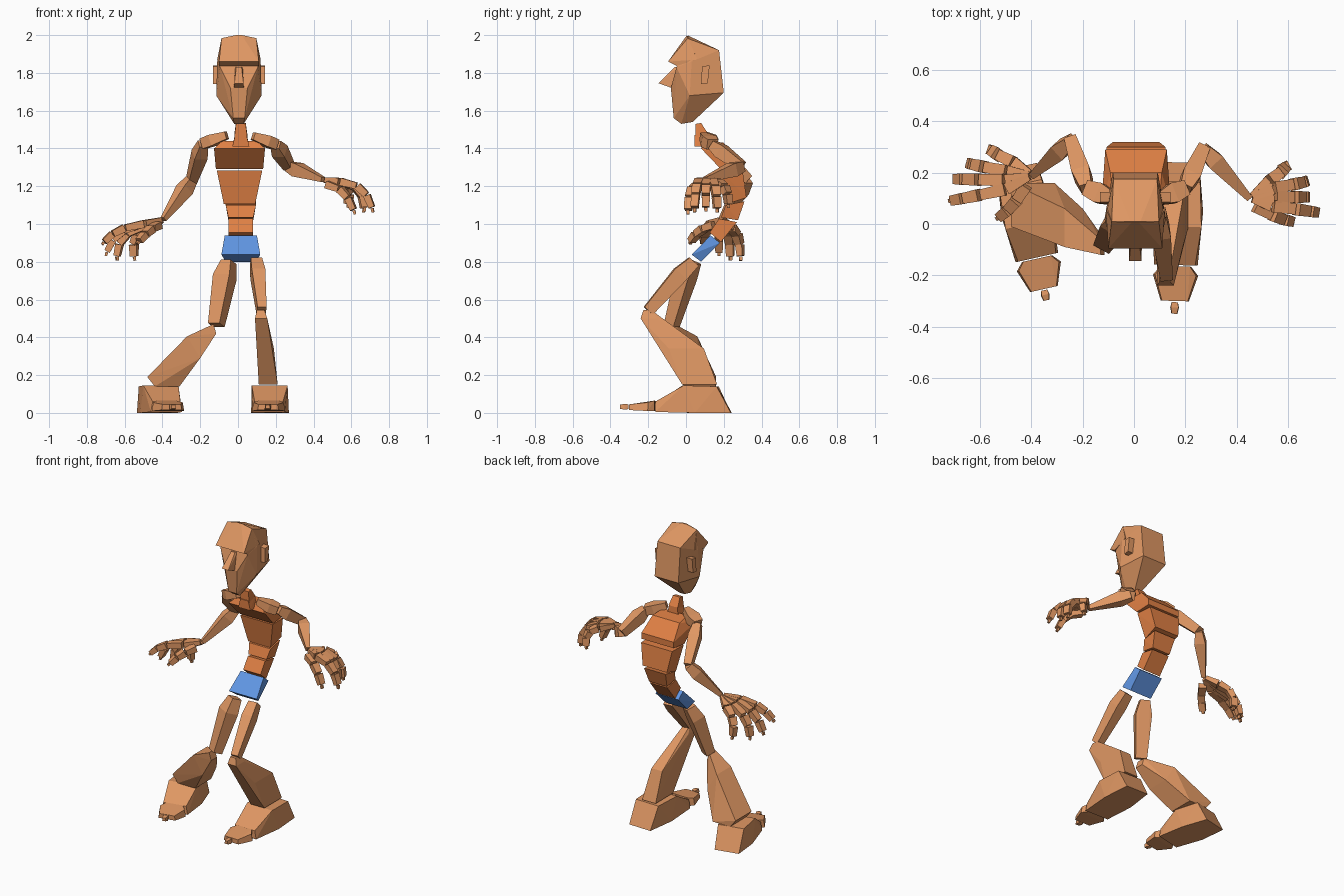
import bpy, bmesh
from math import sin, cos
from mathutils import Vector as V


def mat(name, col):
    m = bpy.data.materials.new(name)
    m.diffuse_color = (*col, 1)
    return m


SKIN = mat("skin", (0.74, 0.31, 0.125))
TORSO = mat("torso", (0.74, 0.215, 0.058))
BLUE = mat("blue", (0.12, 0.31, 0.78))


def hull(name, pts, m=SKIN):
    """Flat-sided convex solid around a few points."""
    bm = bmesh.new()
    for p in pts:
        bm.verts.new(p)
    bmesh.ops.convex_hull(bm, input=bm.verts[:])
    loose = [v for v in bm.verts if not v.link_faces]
    bmesh.ops.delete(bm, geom=loose, context='VERTS')
    bmesh.ops.dissolve_limit(bm, angle_limit=0.03, verts=bm.verts[:], edges=bm.edges[:])
    bmesh.ops.recalc_face_normals(bm, faces=bm.faces[:])
    me = bpy.data.meshes.new(name)
    bm.to_mesh(me)
    bm.free()
    me.materials.append(m)
    ob = bpy.data.objects.new(name, me)
    bpy.context.collection.objects.link(ob)
    return ob


def block(name, profile, m=SKIN, cx=0.015):
    """Symmetric solid from side-view points (y, z, half width)."""
    return hull(name, [(cx + s * w, y, z) for y, z, w in profile for s in (-1, 1)], m)


def limb(name, rings, m=SKIN):
    """Tapered bar; rings are (centre, half width, half depth)."""
    q = (V(rings[-1][0]) - V(rings[0][0])).to_track_quat('Z', 'Y')
    return hull(name, [V(c) + q @ V((i * w, j * d, 0))
                       for c, w, d in rings for i in (-1, 1) for j in (-1, 1)], m)


# head
block("skull", [(.01, 1.998, .02), (.01, 1.982, .092), (.175, 1.92, .085), (.2, 1.695, .088),
                (-.05, 1.83, .10), (.03, 1.86, .115), (.02, 1.68, .12), (-.08, 1.72, .045),
                (-.065, 1.56, .03), (-.025, 1.53, .025), (.035, 1.54, .02)], cx=.005)
block("brow", [(-.095, 1.86, .105), (-.05, 1.837, .105), (.005, 2.0, .015), (.01, 1.984, .092),
               (.06, 1.87, .115)], cx=.005)
block("nose", [(-.06, 1.83, .014), (-.145, 1.745, .024), (-.075, 1.72, .026), (-.04, 1.83, .02)], cx=.005)
for s, side in ((-1, "right"), (1, "left")):
    hull(side + "_ear", [(.005 + s * x, y, z) for x in (.09, .138)
                         for y, z in ((.085, 1.835), (.125, 1.84), (.115, 1.745), (.08, 1.74))])

# neck and torso
block("upper_neck", [(.05, 1.53, .026), (.08, 1.535, .026), (.115, 1.48, .034), (.05, 1.46, .034)], TORSO)
block("lower_neck", [(.045, 1.47, .03), (.115, 1.48, .03), (.12, 1.41, .045), (.045, 1.41, .045)], TORSO)
block("upper_chest", [(.08, 1.40, .135), (.1, 1.44, .092), (.2, 1.43, .1), (.29, 1.34, .12),
                      (.29, 1.30, .12), (.185, 1.29, .125)], TORSO, .008)
block("lower_chest", [(.185, 1.282, .12), (.3, 1.28, .115), (.32, 1.14, .09), (.215, 1.105, .083)], TORSO, .008)
block("upper_waist", [(.21, 1.10, .08), (.31, 1.12, .08), (.275, 1.02, .066), (.185, 1.035, .066)], TORSO)
block("lower_waist", [(.175, 1.028, .064), (.27, 1.01, .064), (.185, .905, .064), (.125, .955, .064)], TORSO)
block("pelvis", [(.13, .94, .085), (.18, .90, .085), (.08, .80, .08), (.03, .838, .103)], BLUE)

# arms: inner collar, shoulder, elbow, wrist
ARMS = {"left": ((.08, .09, 1.465), (.2, .14, 1.42), (.27, .295, 1.305), (.45, .1, 1.235)),
        "right": ((-.06, .09, 1.47), (-.185, .14, 1.425), (-.245, .325, 1.235), (-.395, .19, 1.025))}
for side, (a, b, c, d) in ARMS.items():
    a, b, c, d = V(a), V(b), V(c), V(d)
    limb(side + "_collar", [(a, .018, .02), (a.lerp(b, .6), .04, .03), (b, .03, .028)])
    limb(side + "_upper_arm", [(b, .024, .024), (b.lerp(c, .3), .036, .036), (c, .024, .027)])
    limb(side + "_forearm", [(c, .022, .026), (c.lerp(d, .25), .034, .036), (d, .013, .013)])

# hands: each digit is base, bend, tip
HANDS = {
    "left": {"thumb": ((.47, .07, 1.21), (.58, .01, 1.2), (.62, .01, 1.05)),
             "index_finger": ((.54, .07, 1.225), (.69, .05, 1.22), (.715, .045, 1.06)),
             "middle_finger": ((.55, .105, 1.225), (.68, .105, 1.21), (.67, .105, 1.065)),
             "ring_finger": ((.545, .14, 1.225), (.68, .165, 1.2), (.665, .165, 1.06)),
             "little_finger": ((.53, .17, 1.22), (.61, .225, 1.21), (.58, .225, 1.085))},
    "right": {"thumb": ((-.42, .15, .995), (-.47, .06, .98), (-.535, .02, .895)),
              "index_finger": ((-.5, .135, 1.0), (-.66, .1, .985), (-.72, .09, .89)),
              "middle_finger": ((-.505, .17, 1.0), (-.67, .175, .97), (-.70, .175, .83)),
              "ring_finger": ((-.495, .205, .99), (-.65, .235, .95), (-.64, .235, .805)),
              "little_finger": ((-.47, .24, .98), (-.58, .29, .95), (-.545, .29, .805))}}
for side, digits in HANDS.items():
    wrist = V(ARMS[side][3])
    for digit, (a, b, c) in digits.items():
        a, b, c = V(a), V(b), V(c)
        # palm bones fan out from the wrist
        if digit != "thumb":
            limb(f"{side}_{digit}_palm_bone", [(wrist.lerp(a, .12), .013, .013),
                                               (wrist.lerp(a, .95), .023, .019)])
        # three joints and a small tip along a curved path
        path = [a * (1 - t) ** 2 + b * 2 * t * (1 - t) + c * t * t for t in (0, .36, .65, .92, 1)]
        for i, (p, q) in enumerate(zip(path, path[1:])):
            w = (.024, .024, .022, .009)[i]
            limb(f"{side}_{digit}_{i + 1}", [(p.lerp(q, .03), w, w * .85),
                                             (p.lerp(q, .95), w * .88, w * .72)])

# thighs
limb("left_thigh", [((.095, .04, .80), .03, .032), ((.105, -.03, .735), .036, .042),
                    ((.125, -.2, .54), .024, .03)])
limb("right_thigh", [((-.05, .04, .80), .03, .032), ((-.07, 0, .72), .05, .042),
                     ((-.115, -.075, .465), .035, .03)])

# shins
hull("left_shin", [(x, y, z) for x0, x1, y0, y1, z in (
    (.10, .14, -.225, -.185, .545), (.09, .155, -.24, -.155, .50),
    (.11, .19, -.09, .095, .34), (.11, .21, -.02, .165, .15))
    for x in (x0, x1) for y in (y0, y1)])
hull("right_shin", [(x, y, z) for corners, y0, y1 in (
    (((-.13, .47), (-.115, .42)), -.12, -.06), (((-.27, .405), (-.2, .29)), -.09, .06),
    (((-.48, .19), (-.44, .14), (-.31, .14)), -.01, .16))
    for x, z in corners for y in (y0, y1)])


# feet: body, toe cap and small toe tip
def foot(side, cx, cy, turn, length):
    parts = {"foot": [(.24, 0, .08), (.165, .14, .085), (-.01, .145, .095), (.05, 0, .1),
                      (-.16, .005, .085), (-.16, .06, .075)],
             "toe_cap": [(-.165, .01, .06), (-.165, .065, .055), (-.2, .01, .088), (-.2, .055, .08),
                         (-.3, .015, .055), (-.3, .045, .05)],
             "toe_tip": [(-.305, .02, .012), (-.305, .045, .012), (-.325, .017, .017), (-.325, .048, .015),
                         (-.35, .022, .012), (-.35, .043, .01)]}
    for part, pts in parts.items():
        hull(f"{side}_{part}", [(cx + s * w * cos(turn) - y * length * sin(turn),
                                 cy + s * w * sin(turn) + y * length * cos(turn), z)
                                for y, z, w in pts for s in (-1, 1)])


foot("left", .168, 0, -.03, 1)
foot("right", -.41, .01, .22, .9)
